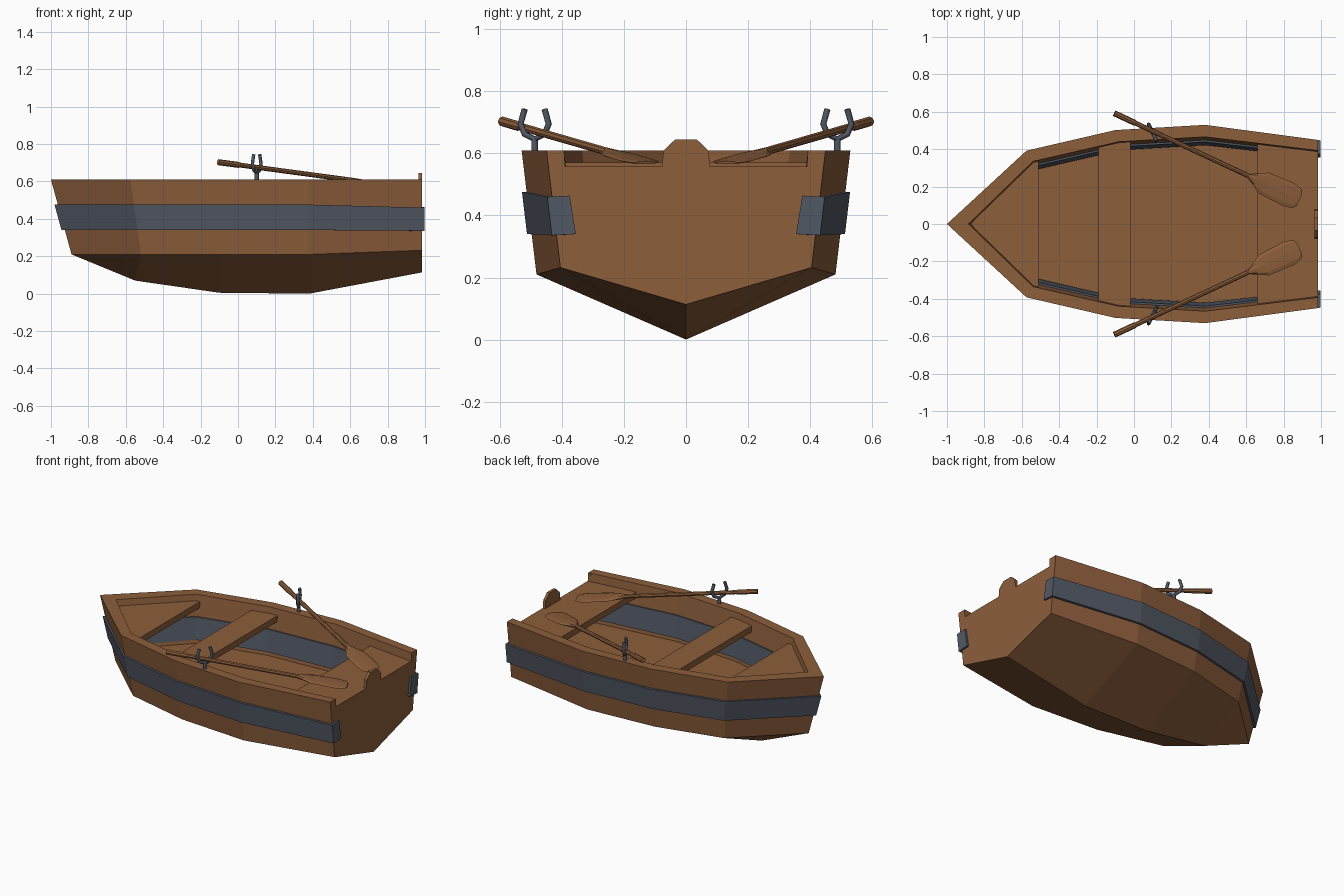
import bpy, bmesh, math
from mathutils import Vector, Matrix

if "Cube" in bpy.data.objects:
    bpy.data.objects.remove(bpy.data.objects["Cube"])


def material(name, rgb):
    m = bpy.data.materials.new(name)
    m.diffuse_color = (*rgb, 1)
    m.use_nodes = True
    m.node_tree.nodes["Principled BSDF"].inputs["Base Color"].default_value = m.diffuse_color
    return m


WOOD = material("brown wood", (0.265, 0.112, 0.044))
METAL = material("blue grey metal", (0.083, 0.098, 0.127))


def finish(name, bm, mat):
    bmesh.ops.remove_doubles(bm, verts=bm.verts, dist=0.0005)
    bmesh.ops.recalc_face_normals(bm, faces=bm.faces)
    me = bpy.data.meshes.new(name)
    bm.to_mesh(me)
    bm.free()
    me.materials.append(mat)
    ob = bpy.data.objects.new(name, me)
    bpy.context.collection.objects.link(ob)
    return ob


def skin(name, rows, mat, closed=False, caps=False, mirror=True):
    """Faces between neighbouring rows of points, mirrored across y = 0."""
    bm = bmesh.new()
    for s in ((1, -1) if mirror else (1,)):
        grid = [[bm.verts.new((p[0], p[1] * s, p[2])) for p in r] for r in rows]
        pairs = list(zip(grid, grid[1:])) + ([(grid[-1], grid[0])] if closed else [])
        for a, b in pairs:
            for i in range(len(a) - 1):
                bm.faces.new((a[i], a[i + 1], b[i + 1], b[i]))
        if caps:
            for k in (0, -1):
                bm.faces.new([r[k] for r in grid])
    bmesh.ops.remove_doubles(bm, verts=bm.verts, dist=0.0005)
    bmesh.ops.dissolve_degenerate(bm, edges=bm.edges, dist=0.0005)
    return finish(name, bm, mat)


def prism(name, outline, depth, mat):
    bm = bmesh.new()
    f = bm.faces.new([bm.verts.new(p) for p in outline])
    new = bmesh.ops.extrude_face_region(bm, geom=[f])["geom"]
    vs = [g for g in new if isinstance(g, bmesh.types.BMVert)]
    bmesh.ops.translate(bm, verts=vs, vec=depth)
    bm.faces.ensure_lookup_table()
    return finish(name, bm, mat)


# hull lines, bow to stern
TOP, FLOOR = 0.61, 0.31
keel = [(-.89, 0, .21), (-.55, 0, .07), (-.1, 0, .005), (.38, 0, 0), (.98, 0, .113)]
chine = [(-.89, 0, .21), (-.52, .345, .21), (-.09, .45, .21), (.38, .482, .21), (.98, .405, .232)]
outer = [(-1, 0, TOP), (-.575, .392, TOP), (-.1, .502, TOP), (.38, .53, TOP), (.98, .45, TOP)]
inner = [(-.885, 0, TOP), (-.54, .335, TOP), (-.08, .44, TOP), (.38, .466, TOP), (.98, .393, TOP)]
sole = [(-.80, 0, FLOOR), (-.51, .30, FLOOR), (-.07, .402, FLOOR), (.38, .428, FLOOR), (.98, .36, FLOOR)]
middle = [(p[0], 0, FLOOR) for p in sole]
skin("hull", [keel, chine, outer, inner, sole, middle], WOOD)

# transom with raised sculling block
half = [keel[-1], chine[-1], outer[-1], inner[-1], (0, .39, .558), (0, .078, .558),
        (0, .072, .61), (0, .035, .645)]
right = [(.966, p[1], p[2]) for p in half]
left = [(x, -y, z) for x, y, z in reversed(right[1:])]
prism("transom", right + left, (.018, 0, 0), WOOD)


# metal bands outside and inside the planking
def on_side(low, high, z):
    t = (z - low[2]) / (high[2] - low[2])
    return Vector(low).lerp(Vector(high), t)


def band_rows(low, high, off, bow, zs):
    rows = []
    for edge, o in ((0, 0), (0, 1), (1, 1), (1, 0)):
        row = []
        for i, (a, b) in enumerate(zip(low, high)):
            p = on_side(a, b, zs[i][edge])
            row.append(p + (Vector((bow * o, 0, 0)) if i == 0 else Vector((0, off * o, 0))))
        rows.append(row)
    return rows


zs = [(.34, .476)] * 4 + [(.336, .46)]
rows = band_rows(chine, outer, .015, -.018, zs)
for row, o in zip(rows, (0, 1, 1, 0)):          # wrap round the stern corner
    row[-1].x = .997 if o else .975
    row.append(Vector((row[-1].x, .355 if row[-1].z < .4 else .375, row[-1].z + .004)))
skin("outer_band", rows, METAL, closed=True, caps=True)
rows = band_rows(sole, inner, -.01, .012, [(.335, .475)] * 5)
skin("inner_band", rows, METAL, closed=True)


# seat boards trimmed to the inside of the hull
def inside(x):
    for a, b in zip(inner, inner[1:]):
        if a[0] <= x <= b[0]:
            return a[1] + (b[1] - a[1]) * (x - a[0]) / (b[0] - a[0])


def board(name, x0, x1, z, thick):
    xs = [x0] + [p[0] for p in inner if x0 < p[0] < x1] + [x1]
    pts = [(x, inside(x), z) for x in xs]
    pts += [(x, -y, z) for x, y, z in reversed(pts) if y > 0]
    prism(name, pts, (0, 0, -thick), WOOD)


board("bow_seat", -.885, -.51, .57, .04)
board("middle_seat", -.19, -.02, .57, .04)
board("stern_seat", .66, .97, .558, .04)

# oars: one loft of (distance, half width, half thickness)
sections = [(0, .016, .016), (.12, .016, .016), (.13, .013, .013), (.80, .013, .013),
            (.84, .035, .012), (.89, .062, .009), (1.04, .068, .007), (1.085, .056, .006),
            (1.10, .036, .005)]
start, end = Vector((-.105, .592, .703)), Vector((.885, .13, .57))
ax = (end - start).normalized()
side = Vector((0, 0, 1)).cross(ax).normalized()
up = ax.cross(side)
oar_rows = [[start + ax * d + side * w * math.cos(a) + up * t * math.sin(a) for d, w, t in sections]
            for a in [k * math.tau / 8 for k in range(8)]]
for name, s in (("left_oar", 1), ("right_oar", -1)):
    pts = [[(p.x, p.y * s, p.z) for p in r] for r in oar_rows]
    skin(name, pts, WOOD, closed=True, caps=True, mirror=False)


# oarlocks: post and two curved horns
def rod(name, pts, radius):
    cu = bpy.data.curves.new(name, "CURVE")
    cu.dimensions = "3D"
    cu.bevel_depth, cu.bevel_resolution, cu.use_fill_caps = radius, 1, True
    sp = cu.splines.new("POLY")
    sp.points.add(len(pts) - 1)
    for q, p in zip(sp.points, pts):
        q.co = (*p, 1)
    cu.materials.append(METAL)
    ob = bpy.data.objects.new(name, cu)
    bpy.context.collection.objects.link(ob)
    bpy.ops.object.select_all(action="DESELECT")
    ob.select_set(True)
    bpy.context.view_layer.objects.active = ob
    bpy.ops.object.convert(target="MESH")


horn = [(-.036, .743), (-.051, .695), (-.036, .662), (0, .646),
        (.036, .662), (.051, .695), (.036, .743)]
for name, s in (("left", 1), ("right", -1)):
    rod(name + "_oarlock_post", [(.1, .488 * s, .60), (.1, .488 * s, .648)], .012)
    rod(name + "_oarlock_fork", [(.1 - .45 * u, (.488 + .89 * u) * s, z) for u, z in horn], .010)
